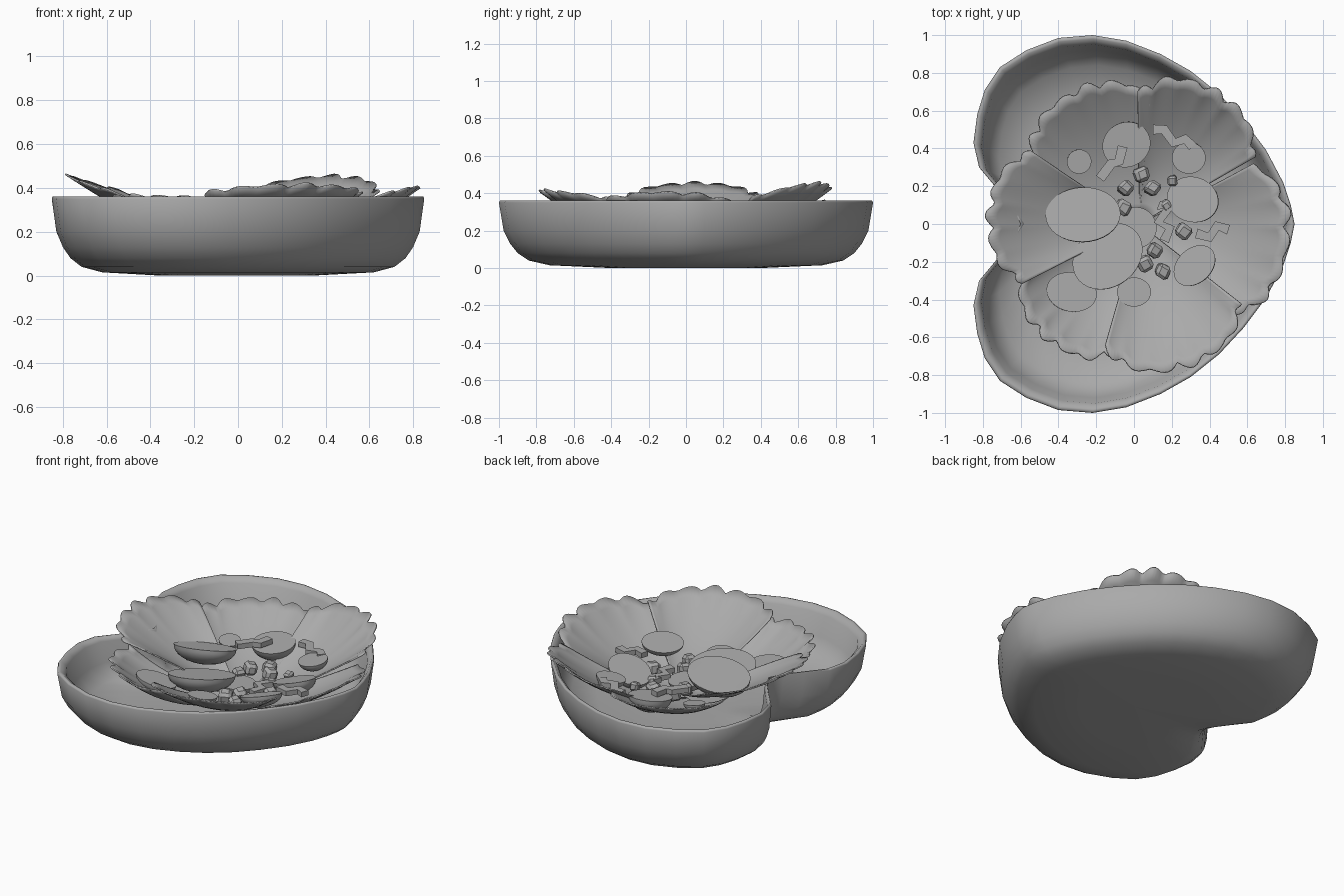
import bpy, bmesh, math, random
from math import sin, cos, pi, radians
from mathutils import Vector, Matrix

random.seed(4)
if "Cube" in bpy.data.objects:
    bpy.data.objects.remove(bpy.data.objects["Cube"])

grey = bpy.data.materials.new("plain grey")
grey.use_nodes = True
colour = (0.4, 0.4, 0.4, 1)
grey.diffuse_color = colour
grey.node_tree.nodes["Principled BSDF"].inputs["Base Color"].default_value = colour


def finish(bm, name, angle=35):
    """Turn a bmesh into a named, shaded object."""
    bmesh.ops.recalc_face_normals(bm, faces=bm.faces)
    mesh = bpy.data.meshes.new(name)
    bm.to_mesh(mesh)
    bm.free()
    mesh.materials.append(grey)
    obj = bpy.data.objects.new(name, mesh)
    bpy.context.collection.objects.link(obj)
    bpy.ops.object.select_all(action='DESELECT')
    obj.select_set(True)
    bpy.context.view_layer.objects.active = obj
    bpy.ops.object.shade_smooth_by_angle(angle=radians(angle))
    return obj


# Heart-shaped bowl: half outline mirrored, then lofted outside and inside
half = [(-.6, 0), (-.64, .08), (-.72, .18), (-.82, .3), (-.85, .43), (-.83, .58),
        (-.79, .71), (-.71, .83), (-.57, .92), (-.4, .985), (-.22, 1), (-.04, .97),
        (.14, .9), (.3, .81), (.45, .69), (.58, .55), (.7, .39), (.79, .22),
        (.83, .1), (.85, 0)]
outline = half + [(x, -y) for x, y in half[-2:0:-1]]
wall = [(.4, 0), (.73, .015), (.84, .04), (.9, .08), (.94, .13), (.975, .2), (1, .35),
        (.995, .36), (.98, .36), (.95, .33), (.92, .2), (.84, .1), (.65, .07), (.3, .06)]


def ring_point(x, y, s, z):
    """Scale the outline and fill out the notch towards the base."""
    fill = .15 * (1 - s) * max(0, 1 - abs(y) / .43) if x < 0 else 0
    return (x * s - fill, y * s, z)


def build_bowl():
    bm = bmesh.new()
    rings = [[bm.verts.new(ring_point(x, y, s, z)) for x, y in outline] for s, z in wall]
    count = len(outline)
    for low, high in zip(rings, rings[1:]):
        for i in range(count):
            j = (i + 1) % count
            bm.faces.new((low[i], low[j], high[j], high[i]))
    # close the underside and the inner floor with fans
    for ring, z in ((rings[0], 0), (rings[-1], .06)):
        hub = bm.verts.new((0, 0, z))
        for i in range(count):
            bm.faces.new((ring[i], ring[(i + 1) % count], hub))
    finish(bm, "heart_bowl", 75)


build_bowl()

# Flower: cupped fan petals with scalloped edges
CENTRE = Vector((.03, 0, 0))


def build_petal(name, start, end, reach, tip, lift=0, droop=.08, curl=1.9):
    bm = bmesh.new()
    cols, rows = 48, 14
    base = .085 + lift
    grid = []
    for r in range(rows + 1):
        t = r / rows
        row = []
        for c in range(cols + 1):
            u = 2 * c / cols - 1
            a = radians(start + (end - start) * c / cols)
            wave = u * pi * 3.1 + start
            scallop = (abs(sin(wave)) - .6) * (.8 + .4 * sin(wave * .7))
            edge = reach * (1 - .15 * abs(u) ** 3) + .045 * scallop * t ** 6
            radius = .06 + (edge - .06) * t
            z = base + (tip - base) * t ** curl
            z += .02 * u * u * sin(pi * t) - droop * t ** 3 * u * u
            z += .02 * scallop * t ** 8
            row.append(bm.verts.new(CENTRE + Vector((radius * cos(a), radius * sin(a), z))))
        grid.append(row)
    for low, high in zip(grid, grid[1:]):
        for c in range(cols):
            bm.faces.new((low[c], low[c + 1], high[c + 1], high[c]))
    petal = finish(bm, name, 60)
    solid = petal.modifiers.new("thickness", 'SOLIDIFY')
    solid.thickness = .008


build_petal("back_right_petal", 85, 149, .78, .35, 0, .01)
build_petal("back_left_petal", 30, 91, .81, .45)
build_petal("left_petal", -46, 28, .79, .4, .008, .08)
build_petal("front_left_petal", -106, -38, .79, .41, .02, .04)
build_petal("front_right_petal", -158, -98, .78, .36, 0, .02, 2.4)
build_petal("right_petal", 146, 207, .8, .45, .02, .07, 1.45)


# Halved fruit: flat cut face up, rounded underneath, leaning on the petals
def build_half(name, place, size, yaw=0, lean=None, depth=.75):
    bm = bmesh.new()
    bmesh.ops.create_uvsphere(bm, u_segments=32, v_segments=16, radius=1)
    cut = bmesh.ops.bisect_plane(bm, geom=bm.verts[:] + bm.edges[:] + bm.faces[:],
                                 plane_co=(0, 0, 0), plane_no=(0, 0, 1), clear_outer=True)
    rim = [e for e in cut["geom_cut"] if isinstance(e, bmesh.types.BMEdge)]
    bmesh.ops.contextual_create(bm, geom=rim)
    x, y, z = place
    up = Vector((*(lean or (-.4 * x, -.4 * y)), 1))
    tilt = Vector((0, 0, 1)).rotation_difference(up).to_matrix().to_4x4()
    shape = Matrix.Diagonal((size[0], size[1], depth * size[1], 1))
    bm.transform(Matrix.Translation(place) @ tilt @ Matrix.Rotation(radians(yaw), 4, 'Z') @ shape)
    finish(bm, name)


build_half("large_half_fruit_upper", (-.27, .05, .31), (.2, .15), 0, (-.12, .28), .7)
build_half("large_half_fruit_lower", (-.14, -.17, .25), (.2, .165), 40, (-.1, .22), .65)
build_half("half_fruit_front_right", (-.33, -.36, .24), (.135, .105), -10)
build_half("half_fruit_back_right", (-.29, .33, .24), (.065, .065))
build_half("half_fruit_back", (-.04, .42, .255), (.12, .13), -60)
build_half("half_fruit_back_left", (.29, .35, .26), (.09, .085))
build_half("half_fruit_left", (.31, .13, .22), (.145, .12), -20, (-.3, .15))
build_half("half_fruit_front_left", (.32, -.22, .26), (.125, .095), 42, (-.25, .2))
build_half("half_fruit_front", (0, -.36, .225), (.09, .078))
build_half("half_fruit_centre", (.01, -.02, .18), (.11, .11), 0, (.05, .05), .6)


# Nut pieces: small chipped chunks around the middle
def build_nut(x, y, size):
    bm = bmesh.new()
    bmesh.ops.create_cube(bm, size=size)
    for v in bm.verts:
        v.co *= random.uniform(.85, 1.15)
    bmesh.ops.bevel(bm, geom=bm.edges[:], offset=size * .22, segments=1, affect='EDGES')
    turn = Matrix.Rotation(random.uniform(0, pi), 4, 'Z') @ Matrix.Rotation(.2, 4, 'X')
    bm.transform(Matrix.Translation((x, y, .175)) @ turn)
    finish(bm, "nut_piece", 20)


for x, y in ((-.04, .19), (.1, .19), (.04, .26), (.26, -.04), (.06, -.21),
             (.15, -.25), (.11, -.14), (-.06, .09)):
    build_nut(x, y, .075)
build_nut(.2, .23, .05)
build_nut(.17, .1, .05)


# Zigzag shavings: angular bent strips
def build_shaving(name, z, path, width=.026, height=.016):
    bm = bmesh.new()
    points = [Vector(p) for p in path]
    rings = []
    for i, p in enumerate(points):
        along = (points[min(i + 1, len(points) - 1)] - points[max(i - 1, 0)]).normalized()
        side = Vector((-along.y, along.x)) * width
        rings.append([bm.verts.new((*(p + side * s), z + height * h))
                      for s, h in ((-1, -1), (1, -1), (1, 1), (-1, 1))])
    for a, b in zip(rings, rings[1:]):
        for k in range(4):
            m = (k + 1) % 4
            bm.faces.new((a[k], a[m], b[m], b[k]))
    bm.faces.new(rings[0])
    bm.faces.new(rings[-1])
    finish(bm, name, 20)


build_shaving("shaving_back_left", .26, [(.1, .5), (.16, .5), (.21, .43), (.27, .45), (.31, .41)])
build_shaving("shaving_back", .27, [(-.18, .24), (-.12, .32), (-.08, .33), (-.06, .41)])
build_shaving("shaving_centre", .18, [(.13, .1), (.18, .08), (.13, .01), (.19, -.02), (.16, -.09)])
build_shaving("shaving_left", .24, [(.33, -.05), (.4, -.07), (.44, -.01), (.5, -.03)])
